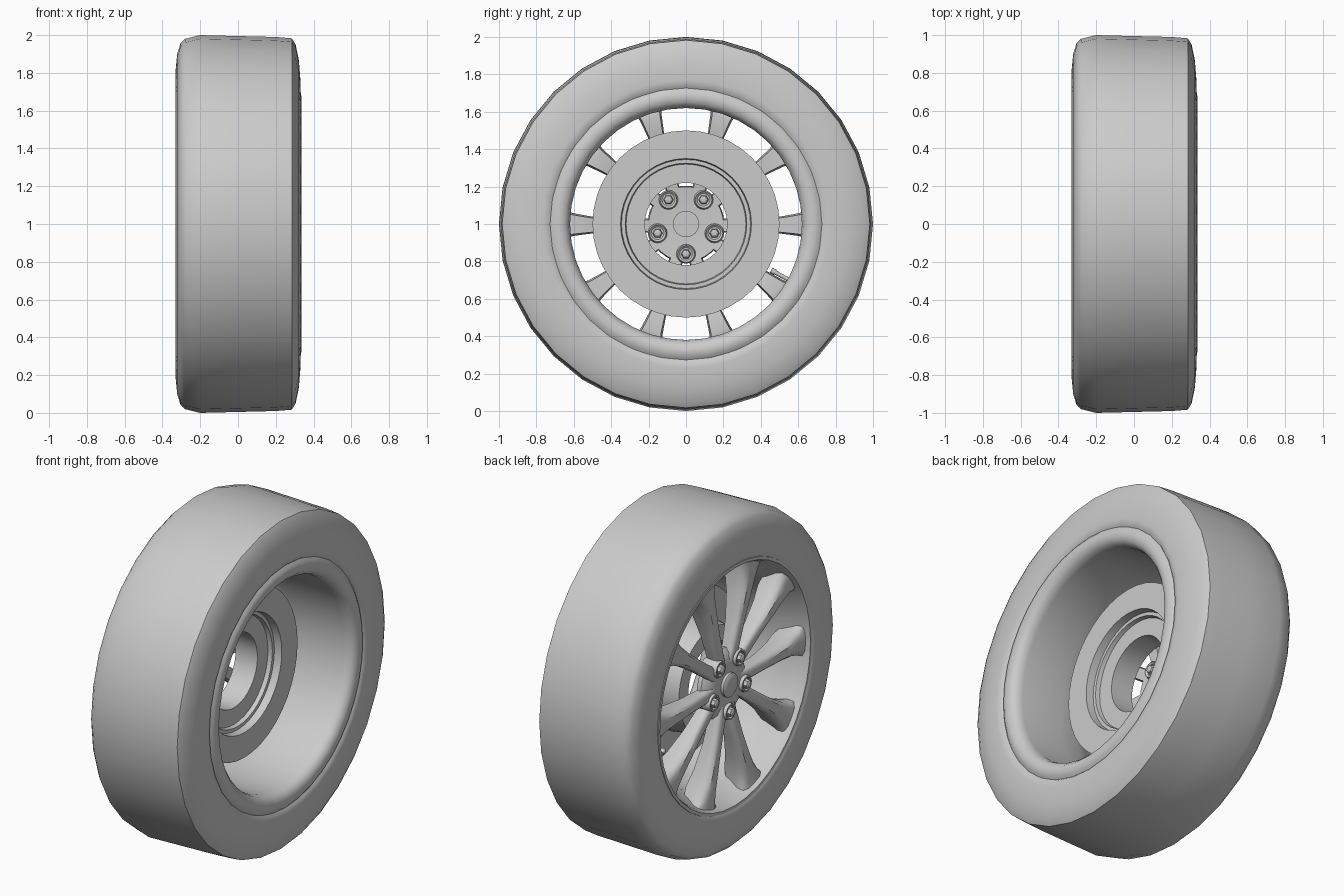
import bpy, bmesh, math
from math import cos, sin, pi, radians
from mathutils import Vector

if "Cube" in bpy.data.objects:
    bpy.data.objects.remove(bpy.data.objects["Cube"])

AXLE_Z = 1.0


def finish(name, bm, angle=40):
    bmesh.ops.remove_doubles(bm, verts=bm.verts, dist=1e-5)
    bmesh.ops.recalc_face_normals(bm, faces=bm.faces)
    me = bpy.data.meshes.new(name)
    bm.to_mesh(me)
    bm.free()
    for p in me.polygons:
        p.use_smooth = True
    me.set_sharp_from_angle(angle=radians(angle))
    ob = bpy.data.objects.new(name, me)
    bpy.context.collection.objects.link(ob)
    return ob


def lathe(name, profile, segs=32, centre=(0.0, AXLE_Z), closed=False, angle=40):
    """Spin (x, radius) points around an axis parallel to x."""
    bm = bmesh.new()
    rings = []
    for x, r in profile:
        rings.append([bm.verts.new((x, centre[0] + r * cos(2 * pi * i / segs),
                                    centre[1] + r * sin(2 * pi * i / segs)))
                      for i in range(segs)])
    pairs = list(zip(rings, rings[1:]))
    if closed:
        pairs.append((rings[-1], rings[0]))
    for a, b in pairs:
        for i in range(segs):
            j = (i + 1) % segs
            bm.faces.new((a[i], a[j], b[j], b[i]))
    if not closed:
        for ring, (x, r) in ((rings[0], profile[0]), (rings[-1], profile[-1])):
            if r < 0.1:
                bm.faces.new(ring)
    return finish(name, bm, angle)


# Tyre: slightly domed tread with rounded shoulders
lathe("tyre", [(-0.29, 0.70), (-0.322, 0.725), (-0.33, 0.76), (-0.33, 0.82),
               (-0.322, 0.90), (-0.305, 0.955), (-0.28, 0.98), (-0.2, 1.0),
               (0.0, 0.995), (0.2, 0.99), (0.285, 0.983), (0.305, 0.95),
               (0.322, 0.87), (0.33, 0.77), (0.325, 0.735), (0.29, 0.70)], 32)

# Rim: flared face lip, barrel and rolled inner lip
lathe("rim_barrel", [(-0.305, 0.735), (-0.327, 0.73), (-0.327, 0.712),
                     (-0.305, 0.70), (-0.25, 0.685), (-0.19, 0.655),
                     (-0.12, 0.63), (0.0, 0.625), (0.27, 0.62),
                     (0.305, 0.628), (0.328, 0.65), (0.335, 0.68),
                     (0.33, 0.71), (0.31, 0.735)], 40)

# Brake disc with a stepped hat towards the wheel face
lathe("brake_disc", [(0.045, 0.5), (0.045, 0.35), (0.0, 0.345), (0.0, 0.325),
                     (-0.025, 0.32), (-0.025, 0.22), (-0.17, 0.22),
                     (-0.17, 0.31), (-0.01, 0.33), (-0.01, 0.5)],
      40, closed=True, angle=30)

# Spokes: (distance out, sideways offset, width, front x, back x)
SECTIONS = [(0.08, 0.025, 0.07, -0.275, -0.225),
            (0.19, 0.052, 0.075, -0.285, -0.21),
            (0.34, 0.102, 0.075, -0.292, -0.20),
            (0.48, 0.150, 0.09, -0.300, -0.18),
            (0.57, 0.182, 0.12, -0.302, -0.16),
            (0.63, 0.202, 0.16, -0.303, -0.17),
            (0.665, 0.214, 0.20, -0.303, -0.22)]


def spoke(name, pair_angle, side):
    out = Vector((0, cos(pair_angle), sin(pair_angle)))
    across = Vector((0, -sin(pair_angle), cos(pair_angle))) * side
    tilt = radians(18)
    wide = across * cos(tilt) - out * sin(tilt)
    bm = bmesh.new()
    rings = []
    for u, t, w, xf, xb in SECTIONS:
        base = Vector((0, 0, AXLE_Z)) + out * u + across * t
        depth = xb - xf
        shape = [(-0.5, 0.45), (-0.46, 0.15), (-0.28, 0.0), (0.28, 0.0),
                 (0.46, 0.15), (0.5, 0.45), (0.42, 1.0), (-0.42, 1.0)]
        rings.append([bm.verts.new(base + wide * (k * w) + Vector((xf + d * depth, 0, 0)))
                      for k, d in shape])
    for a, b in zip(rings, rings[1:]):
        for i in range(len(a)):
            j = (i + 1) % len(a)
            bm.faces.new((a[i], a[j], b[j], b[i]))
    bm.faces.new(rings[0])
    bm.faces.new(rings[-1])
    finish(name, bm, 45)


# Hub plate and centre cap
lathe("hub_plate", [(-0.28, 0.02), (-0.28, 0.12), (-0.265, 0.18), (-0.24, 0.205),
                    (-0.21, 0.20), (-0.22, 0.12), (-0.22, 0.02)], 30)
lathe("centre_cap", [(-0.305, 0.03), (-0.303, 0.06), (-0.296, 0.07),
                     (-0.205, 0.07), (-0.205, 0.03)], 24)

# Five spoke pairs, each with a wheel nut in a collar at its root
for n in range(5):
    a = radians(54 + 72 * n)
    for side, tag in ((1, "a"), (-1, "b")):
        spoke(f"spoke_{n}{tag}", a, side)
    c = (0.16 * cos(a), AXLE_Z + 0.16 * sin(a))
    lathe(f"nut_collar_{n}", [(-0.27, 0.052), (-0.298, 0.046), (-0.298, 0.037),
                              (-0.282, 0.034), (-0.205, 0.034), (-0.195, 0.045),
                              (-0.21, 0.052)], 16, c, closed=True)
    lathe(f"wheel_nut_{n}", [(-0.315, 0.014), (-0.31, 0.024), (-0.28, 0.027),
                             (-0.205, 0.027), (-0.185, 0.022), (-0.18, 0.012)], 6, c, angle=25)
    lathe(f"nut_seat_{n}", [(-0.285, 0.02), (-0.285, 0.036), (-0.21, 0.036), (-0.21, 0.02)], 16, c)

# Valve stem pointing inwards from the barrel
va = radians(-28.5)
vdir = Vector((0, cos(va), sin(va)))
bm = bmesh.new()
rot = vdir.to_track_quat('Z', 'Y').to_matrix().to_4x4()
for r, length, dist in ((0.011, 0.11, 0.58), (0.016, 0.025, 0.53)):
    m = rot.copy()
    m.translation = Vector((-0.17, 0, AXLE_Z)) + vdir * dist
    bmesh.ops.create_cone(bm, cap_ends=True, segments=10, radius1=r, radius2=r,
                          depth=length, matrix=m)
finish("valve_stem", bm)
